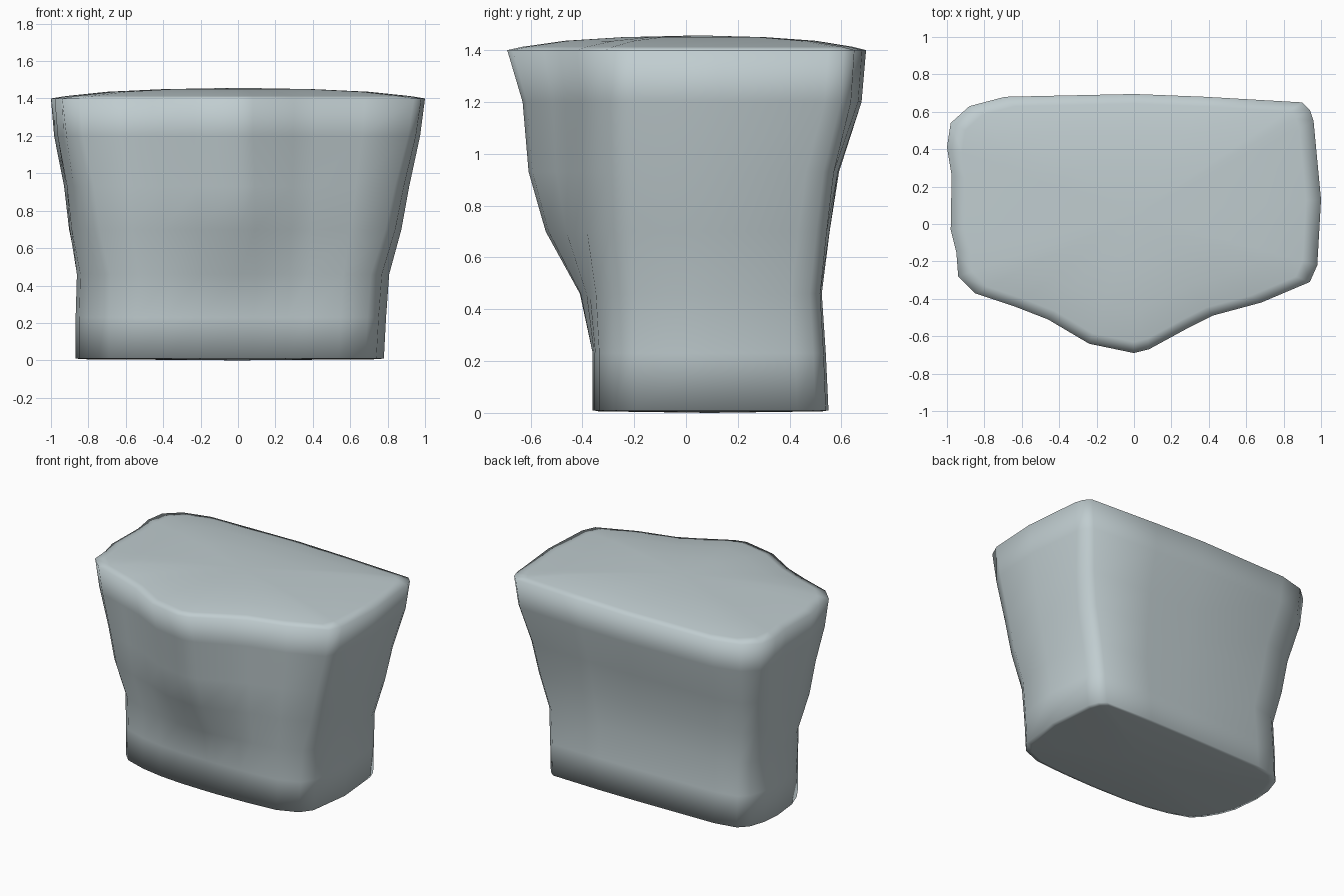
import bpy, bmesh

if "Cube" in bpy.data.objects:
    bpy.data.objects.remove(bpy.data.objects["Cube"])

# Matching outline points: (bottom x, bottom y, top x, top y), counter-clockwise from the front keel
OUTLINE = [
    (0.00, -.36, 0.00, -.69), (0.08, -.36, 0.08, -.67), (0.26, -.355, 0.30, -.55),
    (0.36, -.35, 0.42, -.49), (0.54, -.335, 0.68, -.42), (0.68, -.28, 0.94, -.31),
    (0.74, -.20, 0.98, -.22), (0.78, 0.10, 1.00, 0.13), (0.75, 0.43, 0.96, 0.55),
    (0.725, 0.50, 0.94, 0.61), (0.68, 0.54, 0.90, 0.65), (0.31, 0.55, 0.38, 0.68),
    (0.00, 0.55, 0.00, 0.695), (-.60, 0.54, -.69, 0.68), (-.76, 0.51, -.88, 0.63),
    (-.82, 0.45, -.98, 0.54), (-.86, 0.33, -1.0, 0.41), (-.87, 0.20, -.975, 0.26),
    (-.85, 0.01, -.98, -.03), (-.81, -.10, -.95, -.15), (-.75, -.20, -.94, -.28),
    (-.69, -.26, -.85, -.37), (-.54, -.31, -.64, -.44), (-.38, -.34, -.46, -.51),
    (-.21, -.355, -.24, -.64),
]
# Levels: z, x shift, then how far sides / front / back have moved from bottom to top outline
LEVELS = [
    (0.01, 0.0, 0.0, 0.0, 0.0), (0.23, 0.005, 0.03, 0.0, -.08),
    (0.46, 0.015, 0.06, 0.15, -.2), (0.70, 0.01, 0.38, 0.55, 0.03),
    (0.93, 0.01, 0.57, 0.75, 0.28), (1.20, 0.0, 0.88, 0.82, 0.88),
    (1.40, 0.0, 1.0, 1.0, 1.0),
]

bm = bmesh.new()


def ring(z, shift, side, front, back):
    verts = []
    for bx, by, tx, ty in OUTLINE:
        t = front if by < 0.05 else back
        verts.append(bm.verts.new((bx + (tx - bx) * side + shift, by + (ty - by) * t, z)))
    return verts


def bridge(low, high):
    n = len(low)
    for i in range(n):
        j = (i + 1) % n
        bm.faces.new((low[i], low[j], high[j], high[i]))


# Walls
rings = [ring(*level) for level in LEVELS]
for low, high in zip(rings, rings[1:]):
    bridge(low, high)

# Gently domed top
outer = rings[-1]
for scale, z in ((0.92, 1.413), (0.7, 1.436), (0.4, 1.450)):
    inner = [bm.verts.new((p[2] * scale, p[3] * scale + 0.05 * (1 - scale), z)) for p in OUTLINE]
    bridge(outer, inner)
    outer = inner
peak = bm.verts.new((0, 0.05, 1.457))

# Nearly flat base, with an inset ring that keeps its shading flat
inset = [bm.verts.new((v.co.x * 0.95, v.co.y * 0.95 + 0.005, 0.006)) for v in rings[0]]
bridge(inset, rings[0])
base = bm.verts.new((0, 0.09, 0.0))
for i in range(len(outer)):
    j = (i + 1) % len(outer)
    bm.faces.new((outer[i], outer[j], peak))
    bm.faces.new((inset[j], inset[i], base))

bmesh.ops.recalc_face_normals(bm, faces=bm.faces)
for f in bm.faces:
    f.smooth = True
mesh = bpy.data.meshes.new("tapered_block")
bm.to_mesh(mesh)
bm.free()

# Single grey colour
grey = bpy.data.materials.new("cool grey")
grey.diffuse_color = (0.53, 0.61, 0.63, 1)
grey.use_nodes = True
grey.node_tree.nodes["Principled BSDF"].inputs["Base Color"].default_value = grey.diffuse_color
mesh.materials.append(grey)
block = bpy.data.objects.new("tapered_block", mesh)
bpy.context.collection.objects.link(block)
